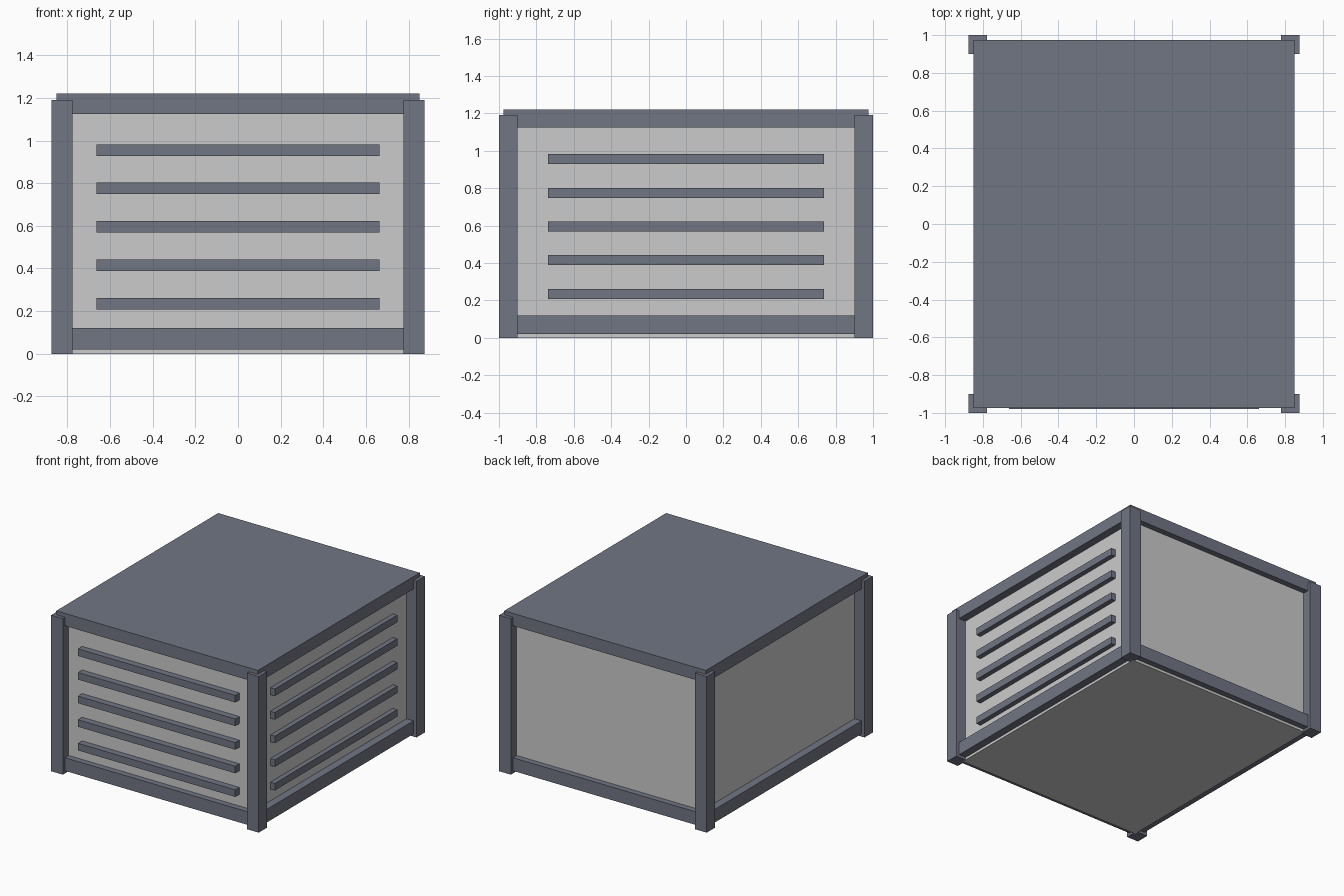
import bpy

if "Cube" in bpy.data.objects:
    bpy.data.objects.remove(bpy.data.objects["Cube"])

# Dark blue-grey frame paint
paint = bpy.data.materials.new("frame_paint")
paint.diffuse_color = (0.165, 0.18, 0.23, 1)
paint.use_nodes = True
paint.node_tree.nodes["Principled BSDF"].inputs["Base Color"].default_value = paint.diffuse_color


def box(name, lo, hi, mat=None):
    """Axis-aligned box between two corners."""
    bpy.ops.mesh.primitive_cube_add(size=1, location=[(a + b) / 2 for a, b in zip(lo, hi)])
    ob = bpy.context.object
    ob.name = name
    ob.scale = [b - a for a, b in zip(lo, hi)]
    bpy.ops.object.transform_apply(location=False, rotation=False, scale=True)
    if mat:
        ob.data.materials.append(mat)
    return ob


# Inner body
box("body", (-0.79, -0.93, 0), (0.79, 0.93, 1.18))

# Base and lid slabs
box("base_frame", (-0.85, -0.975, 0.02), (0.85, 0.975, 0.12), paint)
box("lid", (-0.85, -0.975, 1.125), (0.85, 0.975, 1.22), paint)

# Corner posts
for sx, nx in ((-1, "left"), (1, "right")):
    for sy, ny in ((-1, "front"), (1, "back")):
        x, y = sx * 0.826, sy * 0.95
        box(f"post_{ny}_{nx}", (x - 0.049, y - 0.05, 0), (x + 0.049, y + 0.05, 1.19), paint)

# Vent slats on the front and right sides only
for i in range(5):
    z = 0.235 + 0.18 * i
    box(f"front_slat_{i + 1}", (-0.663, -0.98, z - 0.027), (0.663, -0.92, z + 0.027), paint)
    box(f"right_slat_{i + 1}", (0.78, -0.737, z - 0.027), (0.827, 0.737, z + 0.027), paint)
